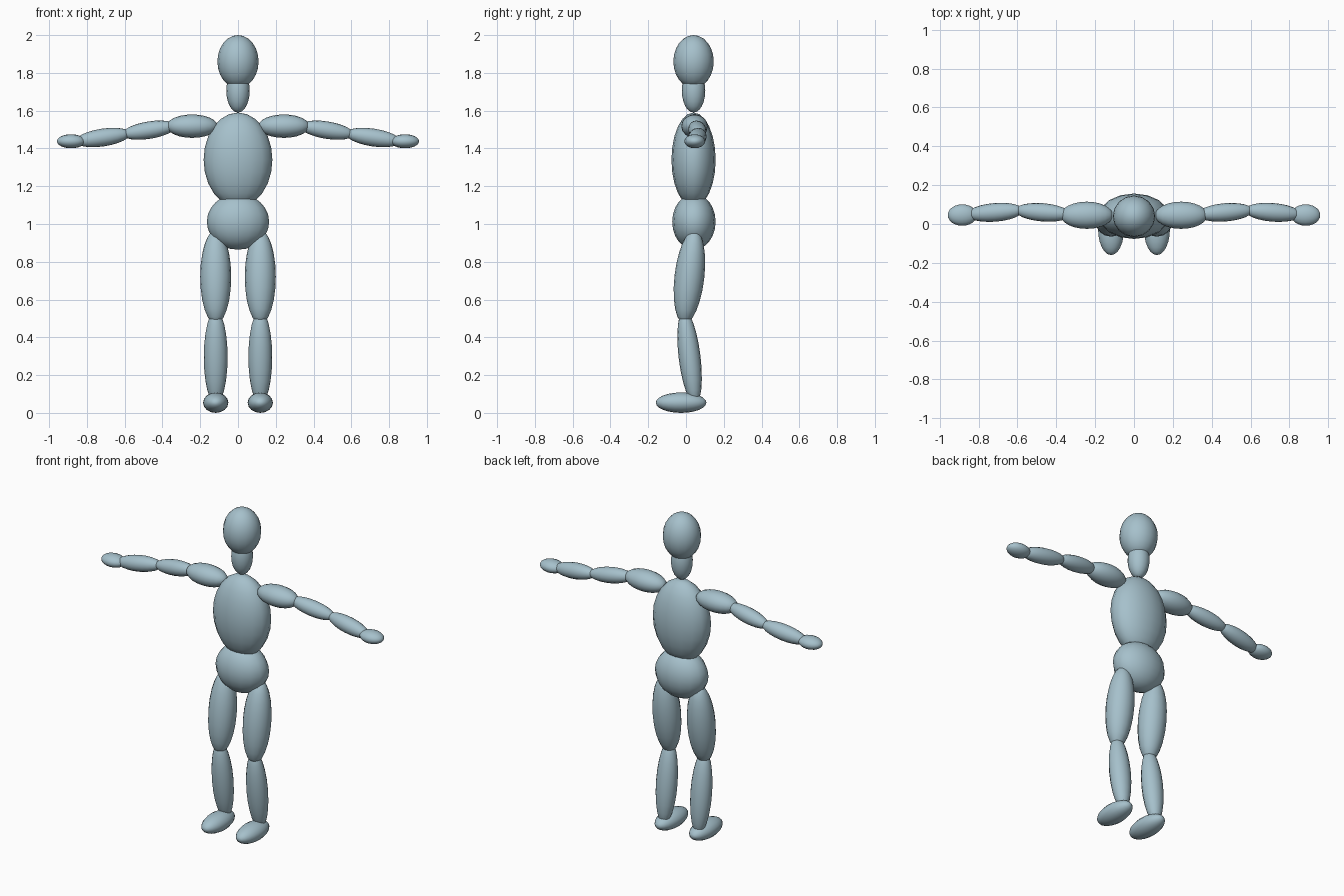
import bpy
import bmesh
from mathutils import Matrix, Vector

if "Cube" in bpy.data.objects:
    bpy.data.objects.remove(bpy.data.objects["Cube"])

skin = bpy.data.materials.new("blue_grey")
skin.diffuse_color = (0.38, 0.53, 0.60, 1)
skin.use_nodes = True
skin.node_tree.nodes["Principled BSDF"].inputs["Base Color"].default_value = skin.diffuse_color


def ellipsoid(name, centre, axis, side, half, mirror=False):
    """Smooth ellipsoid; half = half-sizes along side, across, and along axis."""
    a = Vector(axis).normalized()
    v = a.cross(Vector(side)).normalized()
    u = v.cross(a)
    rot = Matrix((u, v, a)).transposed().to_4x4()
    mat = Matrix.Translation(centre) @ rot @ Matrix.Diagonal((*half, 1))
    for sign, suffix in ((1, "_left"), (-1, "_right")) if mirror else ((1, ""),):
        bm = bmesh.new()
        bmesh.ops.create_uvsphere(bm, u_segments=16, v_segments=12, radius=1)
        bm.transform(Matrix.Diagonal((sign, 1, 1, 1)) @ mat)
        bmesh.ops.recalc_face_normals(bm, faces=bm.faces)
        for f in bm.faces:
            f.smooth = True
        mesh = bpy.data.meshes.new(name + suffix)
        bm.to_mesh(mesh)
        bm.free()
        mesh.materials.append(skin)
        bpy.context.collection.objects.link(bpy.data.objects.new(name + suffix, mesh))


X, Z = (1, 0, 0), (0, 0, 1)

# Head and trunk
ellipsoid("head", (0, 0.04, 1.86), Z, X, (0.109, 0.107, 0.14))
ellipsoid("neck", (0, 0.04, 1.705), Z, X, (0.062, 0.062, 0.115))
ellipsoid("torso", (0, 0.04, 1.34), Z, X, (0.182, 0.117, 0.25))
ellipsoid("pelvis", (0, 0.042, 1.012), Z, X, (0.165, 0.115, 0.148))

# Legs
ellipsoid("thigh", (0.118, 0.018, 0.72), (0, 0.115, 1), X, (0.082, 0.079, 0.25), True)
ellipsoid("shin", (0.118, 0.019, 0.295), (0, -0.12, 1), X, (0.063, 0.058, 0.25), True)
ellipsoid("foot", (0.118, -0.026, 0.054), (0, 1, 0), X, (0.067, 0.054, 0.134), True)

# Arms
ellipsoid("shoulder", (0.243, 0.045, 1.518), X, Z, (0.062, 0.07, 0.135), True)
ellipsoid("upper_arm", (0.47, 0.06, 1.497), (1, 0.08, -0.16), Z, (0.046, 0.047, 0.145), True)
ellipsoid("forearm", (0.715, 0.06, 1.458), (1, -0.08, -0.15), Z, (0.047, 0.048, 0.147), True)
ellipsoid("hand", (0.884, 0.046, 1.438), X, Z, (0.037, 0.055, 0.075), True)
